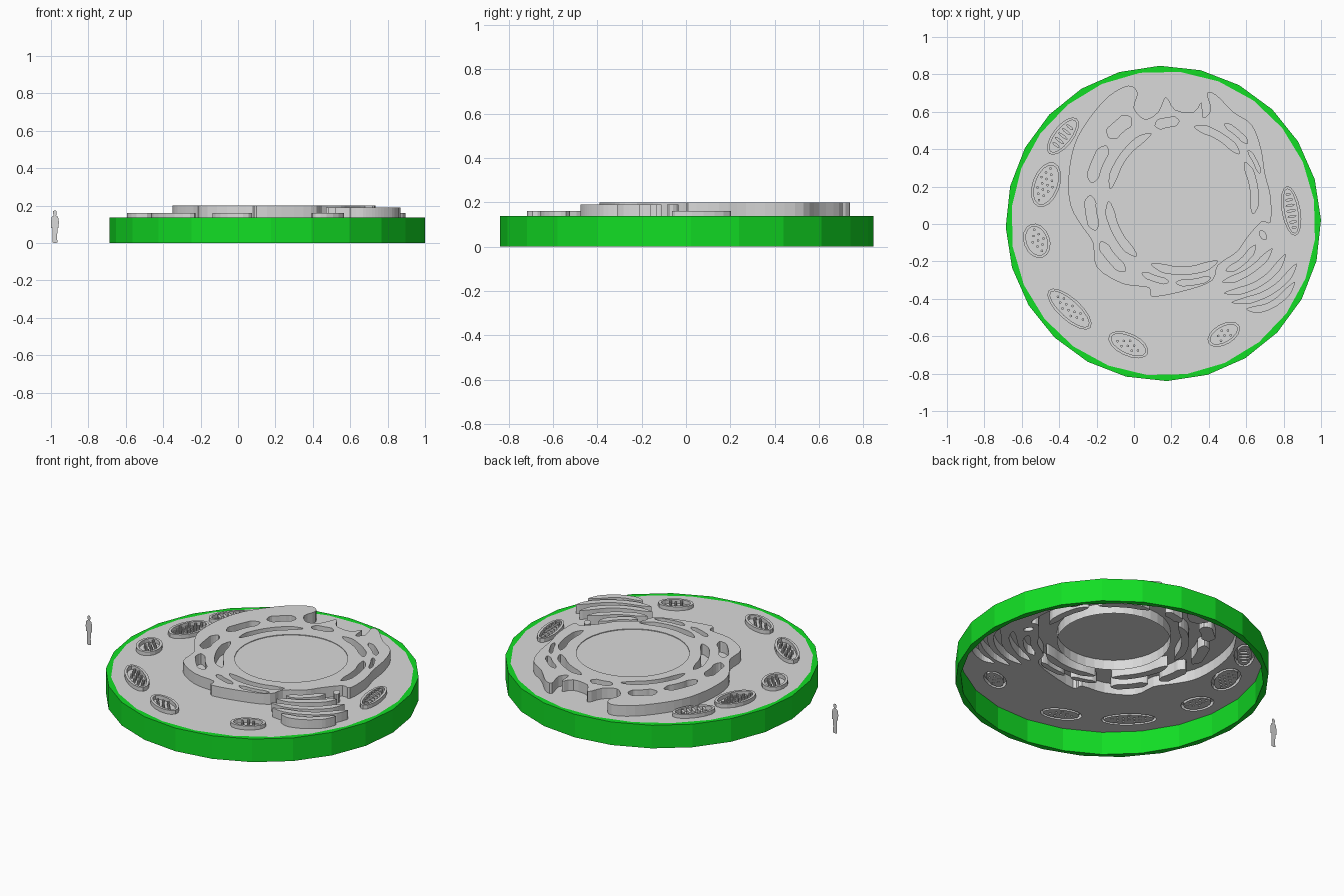
import bpy, bmesh, math
from math import sin, cos, pi, radians
from mathutils import Vector, Matrix

cube = bpy.data.objects.get("Cube")
if cube:
    bpy.data.objects.remove(cube, do_unlink=True)


def material(name, colour):
    m = bpy.data.materials.new(name)
    m.use_nodes = True
    m.diffuse_color = colour
    m.node_tree.nodes["Principled BSDF"].inputs["Base Color"].default_value = colour
    return m


GREEN = material("wall green", (0.006, 0.73, 0.018, 1))
GREY = material("light grey", (0.7, 0.7, 0.7, 1))
BASE = 0.137
CENTRE = Vector((0.157, 0.003))
NUCLEUS = Vector((0.255, 0.135))


# ---- outline helpers: each returns a closed list of 2D points ----
def smooth(points, steps=3):
    """Closed smooth curve through the points."""
    pts = [Vector(p) for p in points]
    n, out = len(pts), []
    for i in range(n):
        a, b, c, d = (pts[(i + k) % n] for k in (-1, 0, 1, 2))
        for s in range(steps):
            t = s / steps
            out.append(b + (c - a) * t / 2 + (a * 2 - b * 5 + c * 4 - d) * t**2 / 2
                       + (b * 3 - a - c * 3 + d) * t**3 / 2)
    return out


def ring(centre, radius, sides, start=0.0):
    return [centre + radius * Vector((cos(start + 2 * pi * i / sides),
                                      sin(start + 2 * pi * i / sides)))
            for i in range(sides)]


def band(path, width, steps=6):
    """Rounded strip of half-width `width` along path(t)."""
    left, right = [], []
    for i in range(1, steps):
        t = i / steps
        d = (path(t + 0.01) - path(t - 0.01)).normalized()
        side = Vector((-d.y, d.x)) * width
        left.append(path(t) + side)
        right.append(path(t) - side)
    return smooth([path(0)] + left + [path(1)] + right[::-1])


def arc_band(a0, a1, radius, width):
    def path(t):
        a = radians(a0 + (a1 - a0) * t)
        return NUCLEUS + radius * Vector((cos(a), sin(a)))
    return band(path, width)


def bent_band(a, b, c, width):
    a, b, c = Vector(a), Vector(b), Vector(c)
    mid = b * 2 - (a + c) / 2
    return band(lambda t: a * (1 - t)**2 + mid * 2 * t * (1 - t) + c * t * t, width)


def oval(centre, long, short, angle, sides=16):
    rot = Matrix.Rotation(radians(angle), 2)
    return [Vector(centre) + rot @ Vector((long * cos(2 * pi * i / sides),
                                           short * sin(2 * pi * i / sides)))
            for i in range(sides)]


# ---- fill outlines (even-odd) and drop walls from their edges ----
def slab(name, loops, top, bottom, mat, closed=False):
    cu = bpy.data.curves.new(name + "_outline", 'CURVE')
    cu.dimensions = '2D'
    cu.fill_mode = 'BOTH'
    for loop in loops:
        sp = cu.splines.new('POLY')
        sp.points.add(len(loop) - 1)
        for p, co in zip(sp.points, loop):
            p.co = (co.x, co.y, 0, 1)
        sp.use_cyclic_u = True
    temp = bpy.data.objects.new(name + "_outline", cu)
    bpy.context.scene.collection.objects.link(temp)
    bpy.context.view_layer.update()
    dg = bpy.context.evaluated_depsgraph_get()
    me = bpy.data.meshes.new_from_object(temp.evaluated_get(dg))
    bpy.data.objects.remove(temp, do_unlink=True)
    bm = bmesh.new()
    bm.from_mesh(me)
    bmesh.ops.remove_doubles(bm, verts=bm.verts, dist=0.00001)
    for v in bm.verts:
        v.co.z = top
    if top > bottom:
        res = bmesh.ops.extrude_face_region(bm, geom=bm.faces[:], use_keep_orig=True)["geom"]
        for v in res:
            if isinstance(v, bmesh.types.BMVert):
                v.co.z = bottom
        if not closed:
            caps = [f for f in res if isinstance(f, bmesh.types.BMFace)]
            bmesh.ops.delete(bm, geom=caps, context='FACES')
    bmesh.ops.recalc_face_normals(bm, faces=bm.faces)
    flat = max(bm.faces, key=lambda f: f.calc_center_median().z)
    if flat.normal.z < 0:
        bmesh.ops.reverse_faces(bm, faces=bm.faces)
    bm.to_mesh(me)
    bm.free()
    me.materials.clear()
    me.materials.append(mat)
    for p in me.polygons:
        p.material_index = 0
    me.name = name
    ob = bpy.data.objects.new(name, me)
    bpy.context.scene.collection.objects.link(ob)
    return ob


# ---- outer wall: faceted ring, inner facets turned half a step ----
outer = ring(CENTRE, 0.843, 24, radians(1.3))
inner = ring(CENTRE, 0.815, 24, radians(8.8))
slab("outer_wall", [outer, inner], BASE, 0, GREEN, closed=True)
plate_loops = [inner]


def raised(name, loops, top):
    slab(name, loops, top, BASE, GREY)
    plate_loops.extend(loops)


# ---- folded membrane around the nucleus ----
folds = smooth([
    (-.03, .74), (.02, .7), (0, .62), (.06, .56), (.13, .6), (.17, .68), (.22, .61),
    (.32, .6), (.36, .65), (.37, .57), (.41, .61), (.39, .7), (.44, .69), (.53, .6),
    (.63, .53), (.68, .4), (.7, .27), (.73, .15), (.73, .01), (.68, .01), (.6, -.08),
    (.55, -.15), (.45, -.22), (.42, -.3), (.3, -.35), (.1, -.39), (.08, -.34),
    (-.06, -.32), (-.2, -.23), (-.22, -.1), (-.28, -.01), (-.34, .1), (-.35, .25),
    (-.32, .42), (-.25, .55), (-.14, .68)])
gaps = [arc_band(*g) for g in (
    (115, 172, .385, .02), (182, 232, .39, .022), (245, 300, .385, .02),
    (-12, 30, .39, .02), (38, 80, .39, .02), (92, 110, .415, .025),
    (122, 140, .51, .035), (145, 170, .49, .03), (178, 200, .49, .028),
    (208, 232, .49, .025), (242, 261, .45, .015), (266, 290, .45, .015),
    (40, 60, .46, .015), (18, 36, .44, .01))]
nucleus_edge = ring(NUCLEUS, 0.305, 36)
slab("membrane_folds", [folds, nucleus_edge] + gaps, 0.2, BASE, GREY)
plate_loops += [folds] + gaps
slab("nucleus", [nucleus_edge], 0.196, 0.196, GREY)

# ---- stacked curved strips ----
strips = [bent_band(*s, 0.019) for s in (
    ((.49, -.25), (.58, -.2), (.65, -.11)),
    ((.47, -.31), (.62, -.25), (.74, -.13)),
    ((.48, -.37), (.68, -.31), (.81, -.16)),
    ((.52, -.42), (.73, -.36), (.87, -.21)),
    ((.6, -.455), (.74, -.43), (.86, -.31)))]
raised("stacked_strips", strips + [oval((.69, -.06), .03, .018, 120, 10)], 0.19)

# ---- oval bodies: raised rim with dots or cross bars inside ----
bodies = (
    ("bars", (-.38, .47), .12, .055, 52), ("dots", (-.47, .21), .125, .073, 70),
    ("dots", (-.52, -.09), .095, .07, 110), ("dots", (-.345, -.455), .15, .06, -42),
    ("dots", (-.03, -.645), .115, .06, -25), ("dots", (.48, -.59), .095, .055, 30),
    ("bars", (.84, .07), .135, .05, 100))
for n, (kind, centre, long, short, angle) in enumerate(bodies):
    rim = 0.015
    loops = [oval(centre, long, short, angle),
             oval(centre, long - rim, short - rim, angle)]
    rot = Matrix.Rotation(radians(angle), 2)
    gap = 0.03
    rows = int(long / gap)
    for i in range(-rows, rows + 1):
        u = i * gap
        room = 1 - (u / (long - 2 * rim))**2
        if room <= 0.1:
            continue
        reach = (short - 1.6 * rim) * math.sqrt(room)
        if kind == "bars":
            spot = Vector(centre) + rot @ Vector((u, 0))
            loops.append(oval(spot, reach, 0.008, angle + 90, 10))
            continue
        for j in (-1, 0, 1):
            v = gap * (j + (0.25 if i % 2 else -0.25))
            if abs(v) < reach - 0.005:
                spot = Vector(centre) + rot @ Vector((u, v))
                loops.append(ring(spot, 0.007, 8))
    raised(f"oval_body_{n + 1}", loops, 0.16)

# ---- base sheet, open beneath every raised part ----
slab("base_sheet", plate_loops, BASE, BASE, GREY)

# ---- flat standing figure for scale ----
half = [(.003, .175), (.009, .17), (.01, .158), (.006, .148), (.017, .14), (.021, .115),
        (.02, .08), (.014, .08), (.012, .04), (.013, .003), (.002, 0)]
outline = [Vector(p) for p in half] + [Vector((-x, z)) for x, z in half[::-1]]
figure = slab("scale_figure", [outline], 0, 0, GREY)
figure.data.transform(Matrix.Translation((-.979, 0, 0)) @ Matrix.Rotation(pi / 2, 4, 'X'))
